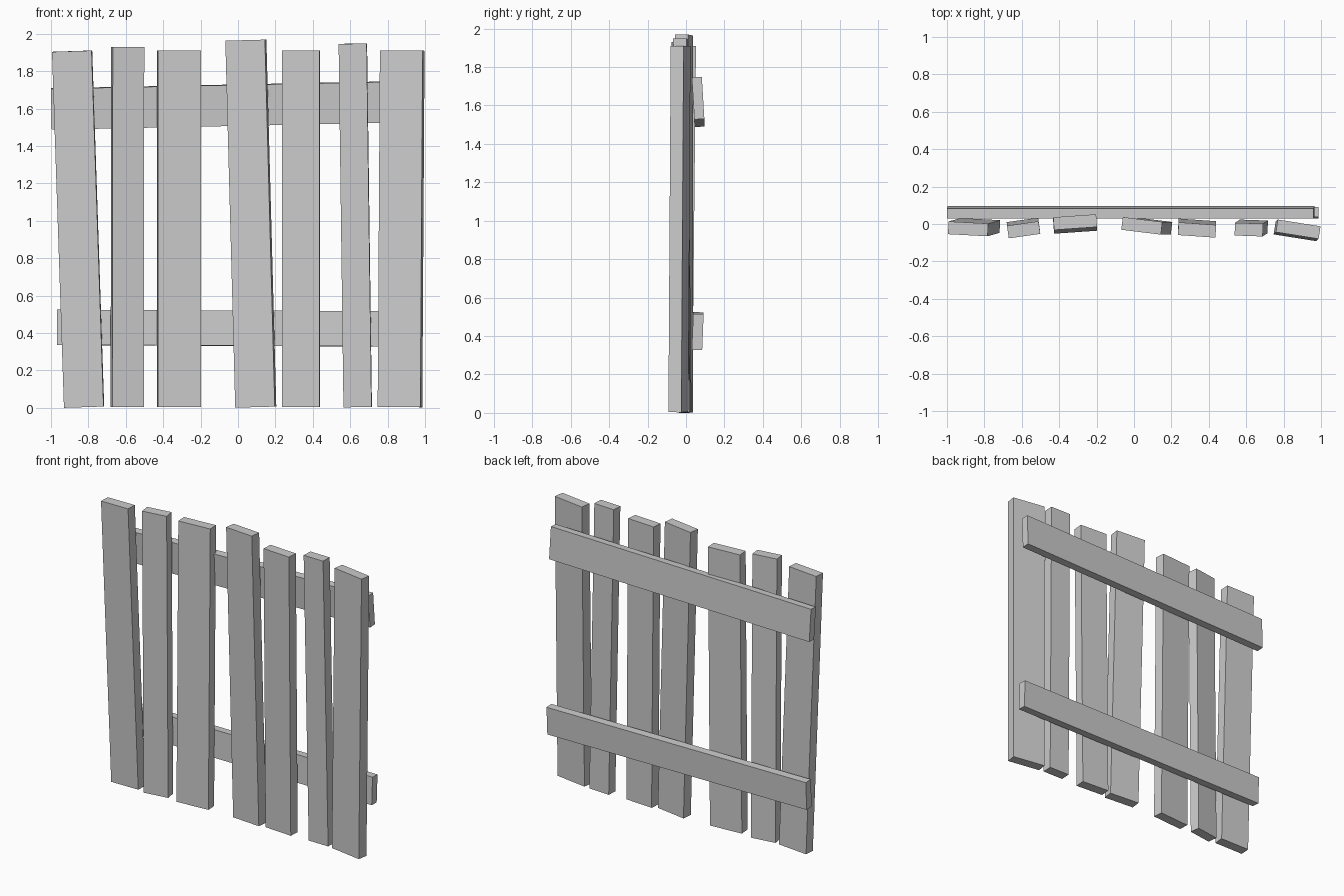
import bpy, math
from mathutils import Vector, Matrix

if "Cube" in bpy.data.objects:
    bpy.data.objects.remove(bpy.data.objects["Cube"])


def board(name, start, end, width, thick, side):
    """Rectangular board running from start to end; side is the rough width direction."""
    a, b = Vector(start), Vector(end)
    axis = (b - a).normalized()
    u = Vector(side)
    u = (u - axis * u.dot(axis)).normalized()
    v = axis.cross(u)
    rot = Matrix((u, v, axis)).transposed().to_4x4()
    bpy.ops.mesh.primitive_cube_add(size=1)
    ob = bpy.context.object
    ob.name = name
    size = Matrix.Diagonal((width, thick, (b - a).length, 1))
    ob.data.transform(Matrix.Translation((a + b) / 2) @ rot @ size)
    return ob


# Upright pickets: bottom x, bottom y, top x, top y, height, width, twist in degrees
pickets = [
    (-0.823, -0.008, -0.887, -0.026, 1.907, 0.212, -3),
    (-0.592, -0.012, -0.590, -0.031, 1.930, 0.170, 8),
    (-0.315, -0.010, -0.315, 0.010, 1.910, 0.230, 4),
    (0.095, -0.010, 0.042, -0.010, 1.966, 0.213, -7),
    (0.337, -0.012, 0.337, -0.032, 1.910, 0.201, -4),
    (0.640, -0.013, 0.614, -0.030, 1.947, 0.150, -2),
    (0.866, -0.040, 0.878, -0.028, 1.910, 0.231, -9),
]
for i, (bx, by, tx, ty, h, w, twist) in enumerate(pickets):
    t = math.radians(twist)
    board(f"picket_{i + 1}", (bx, by, 0.004), (tx, ty, h), w, 0.068,
          (math.cos(t), math.sin(t), 0))

# Cross rails on the back, each leaning slightly
board("upper_rail", (-0.998, 0.063, 1.598), (0.963, 0.063, 1.638), 0.219, 0.052, (0, -0.06, 1))
board("lower_rail", (-0.968, 0.061, 0.430), (0.987, 0.061, 0.421), 0.188, 0.054, (0, 0.04, 1))
